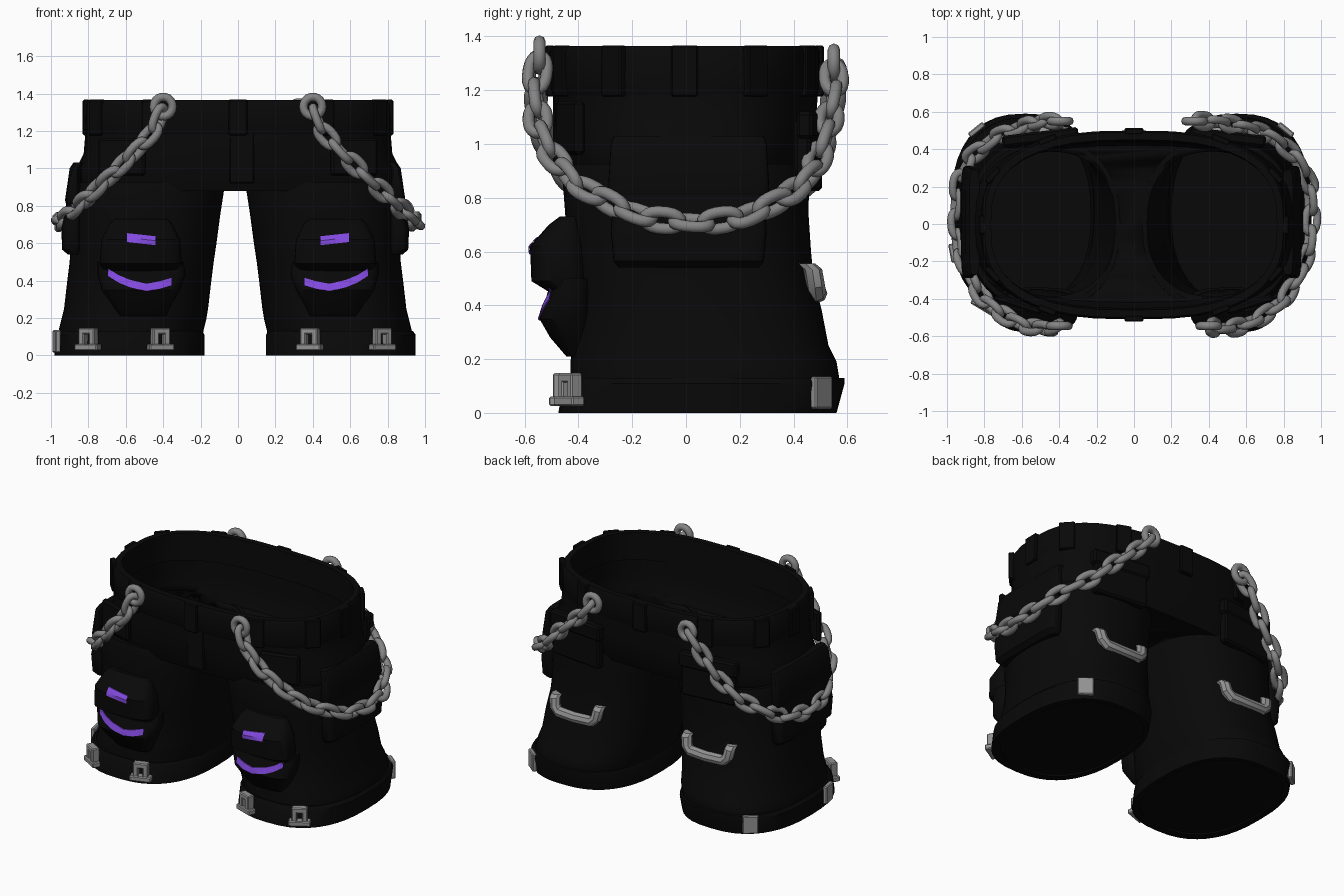
import bpy, bmesh, math
from mathutils import Vector, Matrix
from mathutils.bvhtree import BVHTree

if "Cube" in bpy.data.objects:
    bpy.data.objects.remove(bpy.data.objects["Cube"])

SHIFT = -0.015          # legs sit slightly off centre


def material(name, rgb):
    m = bpy.data.materials.new(name)
    m.diffuse_color = (*rgb, 1)
    m.use_nodes = True
    m.node_tree.nodes["Principled BSDF"].inputs["Base Color"].default_value = m.diffuse_color
    return m


BLACK = material("black cloth", (0.0025, 0.0025, 0.0025))
STEEL = material("chain steel", (0.23, 0.23, 0.23))
CLIP = material("clip silver", (0.29, 0.29, 0.29))
PURPLE = material("purple", (0.225, 0.068, 0.74))


def finish(bm, name, mat, angle=35):
    bmesh.ops.recalc_face_normals(bm, faces=bm.faces)
    me = bpy.data.meshes.new(name)
    bm.to_mesh(me)
    bm.free()
    me.materials.append(mat)
    me.shade_smooth()
    me.set_sharp_from_angle(angle=math.radians(angle))
    ob = bpy.data.objects.new(name, me)
    bpy.context.collection.objects.link(ob)
    return ob


def outline(cx, cy, hx, hy, n, a):
    """Point on a superellipse at parameter a."""
    c, s = math.cos(a), math.sin(a)
    return (cx + hx * math.copysign(abs(c) ** (2 / n), c),
            cy + hy * math.copysign(abs(s) ** (2 / n), s))


def loft(name, rings, n=2.5, mat=BLACK, sides=40, side=1, shift=0.0, band=False):
    """Skin over rings (z, x0, x1, y0, y1); capped, or joined end to end as a band."""
    bm = bmesh.new()
    rows = []
    for z, x0, x1, y0, y1 in rings:
        row = []
        for i in range(sides):
            x, y = outline((x0 + x1) / 2, (y0 + y1) / 2, (x1 - x0) / 2, (y1 - y0) / 2,
                           n, 2 * math.pi * i / sides)
            row.append(bm.verts.new((side * x + shift, y, z)))
        rows.append(row)
    for a, b in zip(rows, rows[1:] + rows[:1] if band else rows[1:]):
        for i in range(sides):
            j = (i + 1) % sides
            bm.faces.new((a[i], a[j], b[j], b[i]))
    if not band:
        bm.faces.new(rows[0])
        bm.faces.new(rows[-1])
    return finish(bm, name, mat)


def boxes(name, parts, loc, yaw, mat, bevel=0.006):
    """Bevelled boxes (centre, size) in a frame turned by yaw about z."""
    bm = bmesh.new()
    frame = Matrix.Translation(loc) @ Matrix.Rotation(yaw, 4, 'Z')
    for c, s in parts:
        bmesh.ops.create_cube(bm, size=1, matrix=frame @ Matrix.Translation(c) @ Matrix.Diagonal((*s, 1)))
    bmesh.ops.bevel(bm, geom=bm.edges[:], offset=bevel, segments=1, affect='EDGES')
    return finish(bm, name, mat)


def add_tube(bm, pts, r, closed, normal, k=8):
    """Round wire through points; normal is the plane normal of the path."""
    n = len(pts)
    rows = []
    for i, p in enumerate(pts):
        a = pts[(i - 1) % n] if closed else pts[max(i - 1, 0)]
        b = pts[(i + 1) % n] if closed else pts[min(i + 1, n - 1)]
        side = (b - a).normalized().cross(normal).normalized()
        rows.append([bm.verts.new(p + r * (math.cos(t) * side + math.sin(t) * normal))
                     for t in (2 * math.pi * j / k for j in range(k))])
    for i in range(n if closed else n - 1):
        a, b = rows[i], rows[(i + 1) % n]
        for j in range(k):
            bm.faces.new((a[j], a[(j + 1) % k], b[(j + 1) % k], b[j]))
    if not closed:
        bm.faces.new(rows[0])
        bm.faces.new(rows[-1])


def add_link(bm, c, u, v, hu, hv, r, n=2.4):
    pts = []
    for i in range(18):
        a, b = outline(0, 0, hu, hv, n, 2 * math.pi * i / 18)
        pts.append(c + u * a + v * b)
    add_tube(bm, pts, r, True, u.cross(v).normalized())


# Torso: thin wall with a crotch floor, later opened into the legs
torso = loft("torso", [(0.88, -.86, .86, -.445, .44), (0.92, -.87, .87, -.46, .455), (1.0, -.865, .865, -.48, .48),
                       (1.08, -.825, .825, -.49, .485), (1.2, -.815, .815, -.495, .49), (1.34, -.805, .805, -.49, .485),
                       (1.34, -.775, .775, -.46, .455), (1.1, -.79, .79, -.455, .45), (1.0, -.82, .82, -.45, .445),
                       (0.92, -.82, .82, -.42, .42)], n=2.7)
loft("waistband", [(1.18, -.815, .815, -.495, .485), (1.2, -.82, .82, -.505, .495), (1.34, -.815, .815, -.51, .5),
                   (1.365, -.8, .8, -.5, .49), (1.365, -.765, .765, -.46, .45), (1.18, -.77, .77, -.45, .44)],
     n=2.7, band=True)
# Belt loops round the waistband
for k, deg in enumerate((-90, -62, -25, 0, 25, 62, 90, 118, 155, 180, 205, 242)):
    x, y = outline(0, -0.005, 0.812, 0.5, 2.7, math.radians(deg))
    yaw = math.atan2(y / 0.25, x / 0.66) + math.pi / 2
    boxes(f"belt_loop_{k}", [((0, 0, 0), (.1, .035, .19))], (x, y, 1.272), yaw, BLACK)
# Fly flap
boxes("fly", [((0, 0, 0), (.13, .03, .3))], (0.02, -0.48, 1.07), 0, BLACK)

CHAIN = [(.40, -.545, 1.33), (.45, -.56, 1.2), (.56, -.55, 1.08), (.68, -.50, .96), (.80, -.41, .85),
         (.88, -.27, .775), (.935, -.13, .72), (.95, .05, .705), (.935, .22, .73), (.86, .37, .80),
         (.73, .47, .89), (.59, .52, 1.03), (.46, .55, 1.18), (.36, .55, 1.30)]
HEM = (.565, .045, .405, .525)
LEG = [(.01, .19, .94, -.44, .54), (.13, .17, .945, -.43, .57), (.19, .155, .93, -.43, .56),
       (.25, .145, .915, -.42, .53), (.38, .13, .90, -.41, .505), (.5, .115, .885, -.43, .475),
       (.6, .1, .88, -.44, .465), (.75, .08, .885, -.45, .455), (.88, .06, .88, -.46, .46), (.925, .06, .87, -.45, .45)]
INNER = [(max(z, .04), a + .025, b - .025, c + .025, d - .025) for z, a, b, c, d in reversed(LEG)]

for s, tag in ((1, "right"), (-1, "left")):
    kw = dict(side=s, shift=SHIFT)
    # Hollow leg, and the matching opening in the torso floor
    leg = loft(f"leg_{tag}", LEG + INNER, n=2.4, **kw)
    cutter = loft("leg_opening", [(.85, .085, .82, -.40, .40), (.96, .085, .80, -.38, .38)], n=2.4, **kw)
    cutter.hide_render = True
    cut = torso.modifiers.new("opening", 'BOOLEAN')
    cut.operation, cut.object, cut.solver = 'DIFFERENCE', cutter, 'EXACT'
    dg = bpy.context.evaluated_depsgraph_get()
    dg.update()
    mesh = bpy.data.meshes.new_from_object(torso.evaluated_get(dg))
    torso.modifiers.clear()
    torso.data = mesh
    bpy.data.objects.remove(cutter)
    loft(f"hem_{tag}", [(0, .165, .965, -.475, .56), (.11, .165, .965, -.455, .59), (.13, .175, .95, -.44, .59),
                        (.13, .2, .92, -.41, .55), (0, .2, .92, -.42, .53)], band=True, **kw)
    # Two-part knee pad
    knee = loft(f"knee_pad_{tag}", [(.73, .38, .66, -.47, -.39), (.70, .35, .69, -.51, -.38), (.62, .31, .73, -.58, -.36),
                                    (.49, .30, .74, -.575, -.35), (.45, .32, .72, -.51, -.36)], n=2.8, side=s)
    guard = loft(f"shin_guard_{tag}", [(.50, .29, .75, -.50, -.34), (.43, .28, .75, -.52, -.34), (.35, .31, .73, -.545, -.34),
                                       (.28, .35, .68, -.505, -.34), (.21, .385, .63, -.445, -.36)], n=2.8, side=s)
    # Cargo pocket and flap
    loft(f"side_pocket_{tag}", [(.54, .83, .895, -.25, .27), (.565, .82, .925, -.27, .29), (.68, .82, .93, -.28, .3),
                                (.8, .82, .905, -.27, .29), (1.0, .82, .87, -.25, .27)], n=4.5, **kw)
    loft(f"pocket_flap_{tag}", [(.81, .83, .905, -.28, .3), (.83, .83, .91, -.29, .31), (1.0, .83, .885, -.28, .3),
                                (1.03, .81, .865, -.27, .29)], n=5, **kw)
    # Back pocket with flap
    boxes(f"back_pocket_{tag}", [((0, 0, 0), (.38, .06, .27)), ((0, .01, .11), (.41, .06, .1))],
          (s * .5, .455, .96), -s * .12, BLACK, .012)
    # Front hip pocket
    boxes(f"hip_pocket_{tag}", [((0, 0, 0), (.26, .04, .2))], (s * .62, -.43, 1.06), s * .3, BLACK, .012)

    # Painted knee bar and curve, laid on the pads
    verts, polys = [], []
    for ob in (leg, knee, guard):
        base = len(verts)
        verts += [v.co.copy() for v in ob.data.vertices]
        polys += [[base + i for i in p.vertices] for p in ob.data.polygons]
    tree = BVHTree.FromPolygons(verts, polys)

    def decal(name, pts, half):
        bm = bmesh.new()
        prev = None
        for (x0, z0), (x1, z1) in zip(pts, pts[1:]):
            for t in (0, .25, .5, .75, 1):
                x, z = x0 + (x1 - x0) * t, z0 + (z1 - z0) * t
                col = []
                for f in (1, 0, -1):
                    p = Vector((s * x, -1, z + f * half))
                    hit = tree.ray_cast(p, Vector((0, 1, 0)))[0]
                    front = (hit.y if hit else -.45) - .006
                    col.append((bm.verts.new((p.x, front, p.z)), bm.verts.new((p.x, front + .009, p.z))))
                if prev and t > 0:
                    for k in (0, 1):
                        for d in (0, 1):
                            bm.faces.new((prev[k][d], col[k][d], col[k + 1][d], prev[k + 1][d]))
                    for k in (0, 2):
                        bm.faces.new((prev[k][0], col[k][0], col[k][1], prev[k][1]))
                prev = col
        bmesh.ops.remove_doubles(bm, verts=bm.verts, dist=1e-5)
        finish(bm, name, PURPLE)

    decal(f"knee_bar_{tag}", [(.44, .613), (.593, .63)], .024)
    decal(f"knee_curve_{tag}", [(.355, .395), (.42, .376), (.49, .363), (.58, .385), (.64, .41), (.695, .445)], .02)

    # Hem clips: two pronged in front, flat plates behind and at the side
    def on_hem(x, back):
        cx, cy, hx, hy = HEM
        dx = (x - cx) / hx
        y = hy * (1 - abs(dx) ** 2.5) ** .4
        slope = -(abs(dx) ** 1.5 * math.copysign(1, dx) / hx) / ((y / hy) ** 1.5 / hy)
        return (s * x + SHIFT, cy + (y if back else -y), 0), s * math.atan(slope if back else -slope)

    clip = [((0, -.005, .043), (.14, .055, .035)), ((-.032, 0, .09), (.034, .05, .085)),
            ((.032, 0, .09), (.034, .05, .085)), ((0, 0, .13), (.098, .05, .035))]
    for k, x in enumerate((.40, .785)):
        loc, yaw = on_hem(x, False)
        boxes(f"hem_clip_{tag}_{k}", clip, loc, yaw, CLIP)
    for k, (x, back) in enumerate(((.82, True),) + (((.955, False),) if s < 0 else ())):
        loc, yaw = on_hem(x, back)
        boxes(f"hem_plate_{tag}_{k}", [((0, .01 if back else 0, .075), (.1, .03, .12))], loc, yaw, CLIP)

    # Handle on the back of the leg
    bm = bmesh.new()
    path = [(-.165, .445, .555), (-.165, .47, .535), (-.155, .48, .48), (-.125, .485, .45), (0, .49, .445),
            (.125, .485, .45), (.155, .48, .48), (.165, .47, .535), (.165, .445, .555)]
    add_tube(bm, [Vector((s * .5 + x, y, z)) for x, y, z in path], .036, False, Vector((0, 1, 0)))
    finish(bm, f"back_handle_{tag}", CLIP)

    # Hanging chain: links at even spacing, each turned a quarter from the last
    pts = [Vector((s * x - (.035 if i > 11 else 0), y, z)) for i, (x, y, z) in enumerate(CHAIN)]
    bm = bmesh.new()
    for p in (pts[0], pts[-1]):
        add_link(bm, p, Vector((1, 0, 0)), Vector((0, 0, 1)), .05, .052, .023, 2)
    lens = [(b - a).length for a, b in zip(pts, pts[1:])]
    total = sum(lens)
    count = 21
    for k in range(count):
        d = .07 + (total - .14) * k / (count - 1)
        i = 0
        while i < len(lens) - 1 and d > lens[i]:
            d -= lens[i]
            i += 1
        c = pts[i].lerp(pts[i + 1], d / lens[i])
        t = (pts[i + 1] - pts[i]).normalized()
        out = Vector((c.x * .4, c.y, 0))
        out = (out - t * out.dot(t)).normalized()
        turn = math.radians(25 + 90 * (k % 2))
        v = out * math.cos(turn) + t.cross(out) * math.sin(turn)
        add_link(bm, c, t, v, .067, .035, .0225)
    finish(bm, f"chain_{tag}", STEEL, 60)
